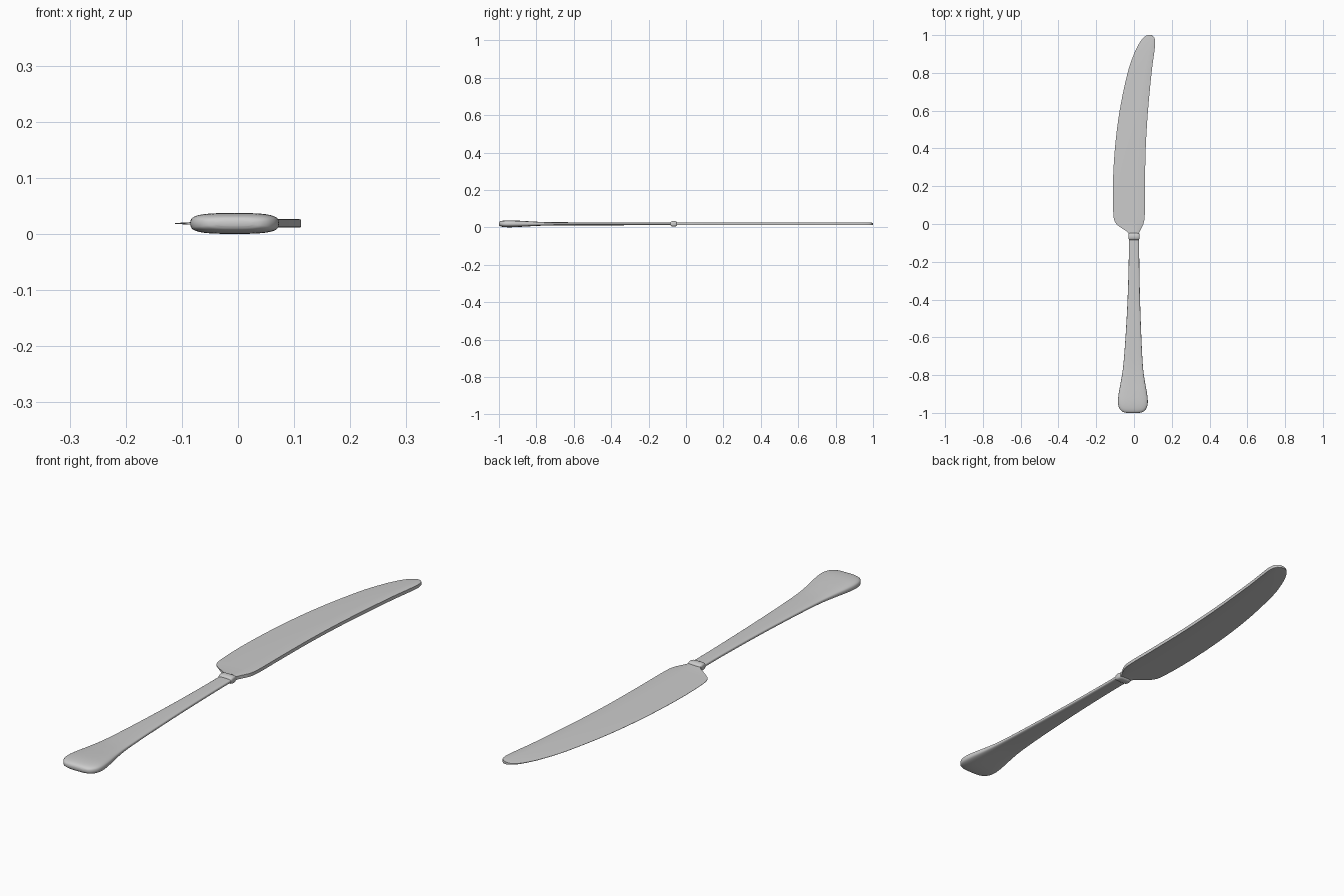
import bpy, bmesh, math

if "Cube" in bpy.data.objects:
    bpy.data.objects.remove(bpy.data.objects["Cube"])

ZC = 0.019  # mid-plane height of the knife


def smooth_stations(st, n=5):
    """Catmull-Rom resampling of cross-section stations."""
    out = []
    for i in range(len(st) - 1):
        quad = [st[max(i - 1, 0)], st[i], st[i + 1], st[min(i + 2, len(st) - 1)]]
        for k in range(n):
            t = k / n
            out.append([0.5 * (2 * b + (c - a) * t + (2 * a - 5 * b + 4 * c - d) * t * t
                               + (3 * b - a - 3 * c + d) * t ** 3)
                        for a, b, c, d in zip(*quad)])
    out.append(list(st[-1]))
    return out


def loft(name, rings, angle):
    """Skin a list of closed rings, cap both ends, shade smooth by angle."""
    bm = bmesh.new()
    rows = [[bm.verts.new(p) for p in ring] for ring in rings]
    n = len(rows[0])
    for r0, r1 in zip(rows, rows[1:]):
        for j in range(n):
            k = (j + 1) % n
            bm.faces.new((r0[j], r0[k], r1[k], r1[j]))
    bm.faces.new(rows[0])
    bm.faces.new(rows[-1])
    bmesh.ops.recalc_face_normals(bm, faces=bm.faces)
    me = bpy.data.meshes.new(name)
    bm.to_mesh(me)
    bm.free()
    ob = bpy.data.objects.new(name, me)
    bpy.context.collection.objects.link(ob)
    bpy.ops.object.select_all(action='DESELECT')
    bpy.context.view_layer.objects.active = ob
    ob.select_set(True)
    bpy.ops.object.shade_smooth_by_angle(angle=math.radians(angle))
    return ob


def oval(y, cx, w, h, power, n=32):
    """Rounded-box ring across the knife."""
    ring = []
    for i in range(n):
        a = 2 * math.pi * i / n
        c, s = math.cos(a), math.sin(a)
        ring.append((cx + w * math.copysign(abs(c) ** (2 / power), c), y,
                     ZC + h * math.copysign(abs(s) ** (2 / power), s)))
    return ring


# Blade: y, cutting edge x, spine x, edge half thickness, spine half thickness
blade = [
    (-0.07, -0.026, 0.026, .0075, .0075), (-0.045, -0.032, 0.028, .006, .0075),
    (-0.02, -0.068, 0.04, .003, .0075), (0.005, -0.097, 0.051, .001, .0075),
    (0.05, -0.109, 0.057, .0006, .0075), (0.2, -0.112, 0.058, .0006, .0075),
    (0.4, -0.101, 0.062, .0006, .0075), (0.6, -0.076, 0.074, .0006, .0075),
    (0.8, -0.034, 0.093, .0006, .0075), (0.9, 0.0, 0.106, .0008, .0075),
    (0.95, 0.024, 0.112, .001, .0075), (0.98, 0.044, 0.110, .0015, .007),
    (0.993, 0.058, 0.102, .002, .006), (1.0, 0.073, 0.09, .003, .005),
]
rings = []
for y, xl, xr, te, ts in smooth_stations(blade):
    top = []
    for f in (0, 0.12, 0.35, 0.7, 0.97, 1):
        h = te + (ts - te) * min(f / 0.9, 1) ** 0.85
        top.append((xl + (xr - xl) * f, h * (0.88 if f == 1 else 1)))
    rings.append([(x, y, ZC + h) for x, h in top] + [(x, y, ZC - h) for x, h in reversed(top)])
loft("blade", rings, 35)

# Collar between blade and handle
rings = []
for i in range(11):
    u = -1 + 0.2 * i
    b = math.sqrt(max(0, 1 - u * u))
    rings.append(oval(-0.066 + 0.018 * u, 0, 0.025 + 0.005 * b, 0.007 + 0.008 * b, 4))
loft("collar", rings, 60)

# Handle: y, centre x, half width, half thickness, squareness
handle = [
    (-0.07, 0, 0.027, .0075, 3.5), (-0.2, 0, 0.028, .0075, 3.5),
    (-0.4, -0.001, 0.033, .0078, 3.5), (-0.6, -0.003, 0.042, .0082, 3.5),
    (-0.75, -0.005, 0.052, .0095, 3.5), (-0.83, -0.006, 0.063, .013, 3.3),
    (-0.89, -0.006, 0.074, .0165, 3.2), (-0.935, -0.006, 0.079, .0185, 3.2),
    (-0.965, -0.006, 0.076, .018, 3.2), (-0.985, -0.006, 0.065, .0155, 3.2),
    (-0.996, -0.006, 0.05, .011, 3), (-1.0, -0.006, 0.032, .005, 3),
]
loft("handle", [oval(*s) for s in smooth_stations(handle)], 60)
